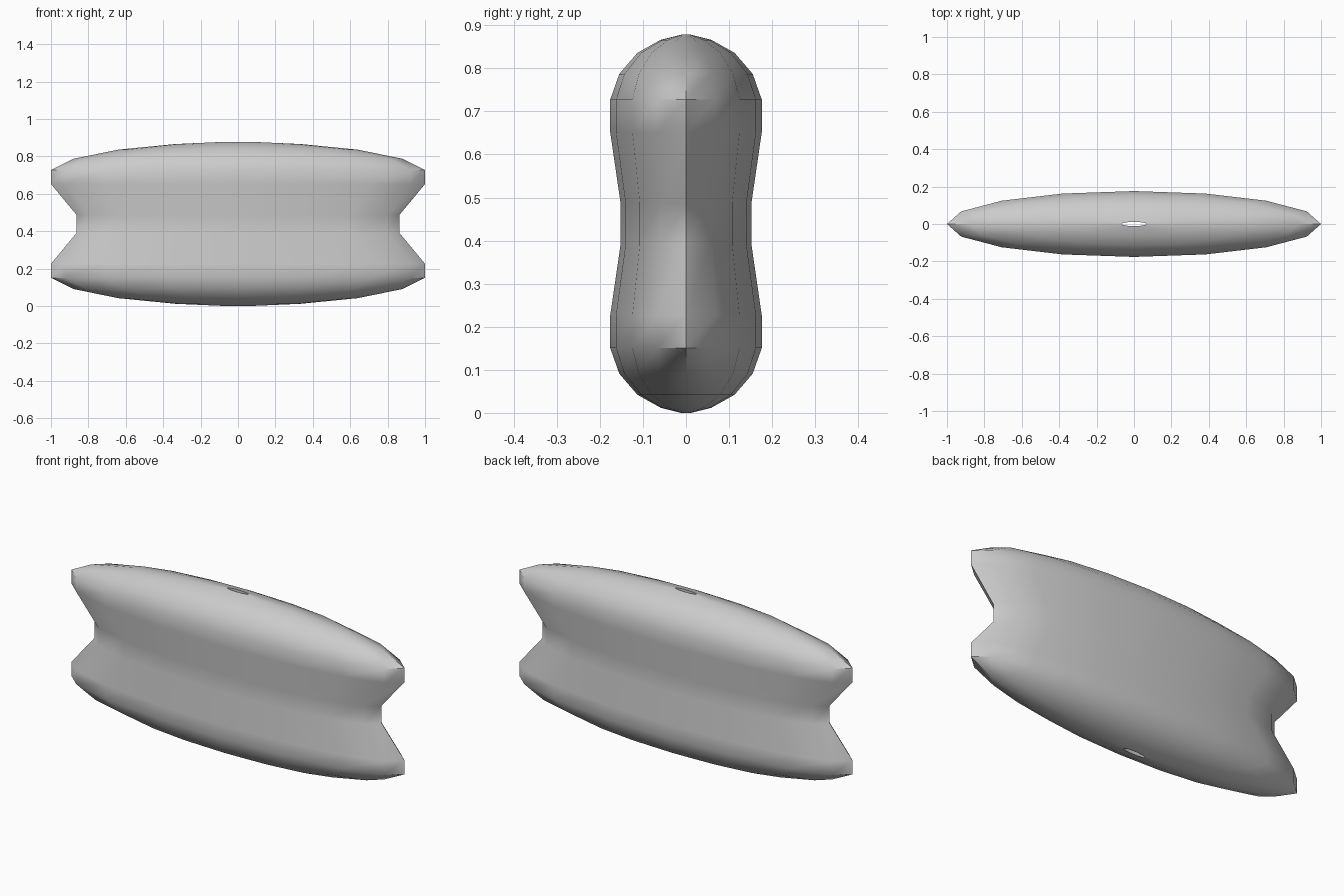
import bpy, bmesh, math

cube = bpy.data.objects.get("Cube")
if cube:
    bpy.data.objects.remove(cube)

SEGMENTS = 16
DEPTH = 0.176  # flattening of the round profile along y

# Grey material
grey = bpy.data.materials.new("grey")
grey.use_nodes = True
colour = (0.6, 0.6, 0.6, 1)
grey.diffuse_color = colour
grey.node_tree.nodes["Principled BSDF"].inputs["Base Color"].default_value = colour

# Half profile (radius, height) from the waist up to the hole rim
MIDDLE = 0.439
upper = [(0.863, 0.048), (1.0, 0.213), (1.0, 0.288), (0.88, 0.348),
         (0.64, 0.397), (0.335, 0.427), (0.065, 0.439)]
profile = [(r, MIDDLE - h) for r, h in reversed(upper)]
profile += [(r, MIDDLE + h) for r, h in upper]

# Flattened spool: closed profile, so the last band is the through hole
bm = bmesh.new()
rings = []
for r, z in profile:
    ring = []
    for i in range(SEGMENTS):
        a = 2 * math.pi * i / SEGMENTS
        ring.append(bm.verts.new((r * math.cos(a), r * DEPTH * math.sin(a), z)))
    rings.append(ring)
for k, ring in enumerate(rings):
    above = rings[(k + 1) % len(rings)]
    for i in range(SEGMENTS):
        j = (i + 1) % SEGMENTS
        bm.faces.new((ring[i], ring[j], above[j], above[i]))
bmesh.ops.recalc_face_normals(bm, faces=bm.faces[:])
mesh = bpy.data.meshes.new("flattened_spool")
bm.to_mesh(mesh)
bm.free()
mesh.materials.append(grey)

spool = bpy.data.objects.new("flattened_spool", mesh)
bpy.context.collection.objects.link(spool)
bpy.ops.object.select_all(action="DESELECT")
spool.select_set(True)
bpy.context.view_layer.objects.active = spool
bpy.ops.object.shade_smooth_by_angle(angle=math.radians(40))
